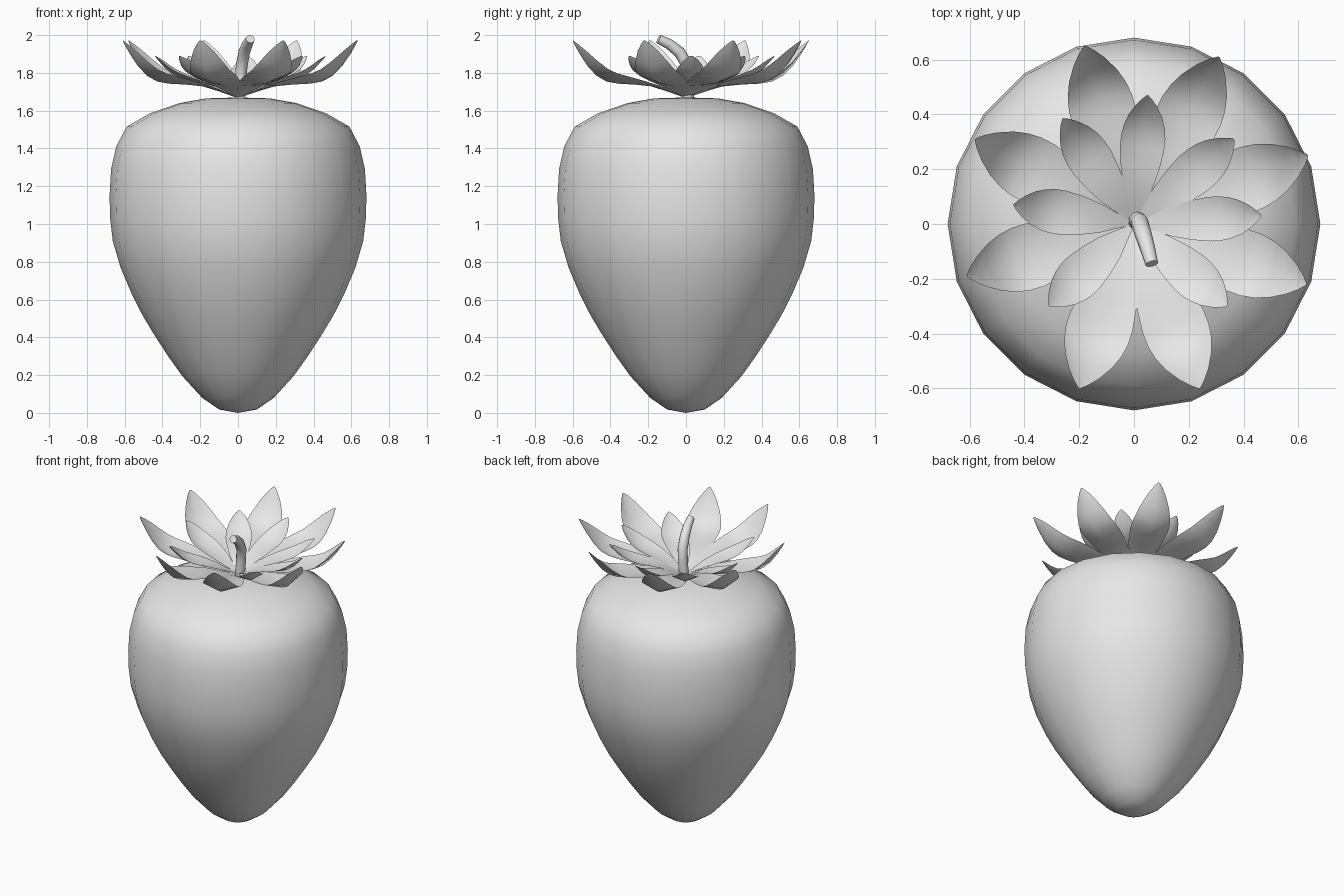
import bpy, bmesh
from math import cos, sin, pi, atan2, hypot, radians
from mathutils import Vector

cube = bpy.data.objects.get("Cube")
if cube:
    bpy.data.objects.remove(cube, do_unlink=True)

grey = bpy.data.materials.new("plain grey")
grey.use_nodes = True
grey.diffuse_color = (0.8, 0.8, 0.8, 1)
grey.node_tree.nodes["Principled BSDF"].inputs["Base Color"].default_value = (0.8, 0.8, 0.8, 1)


def finish(bm, name, angle):
    mesh = bpy.data.meshes.new(name)
    bm.to_mesh(mesh)
    bm.free()
    mesh.materials.append(grey)
    obj = bpy.data.objects.new(name, mesh)
    bpy.context.collection.objects.link(obj)
    bpy.ops.object.select_all(action='DESELECT')
    bpy.context.view_layer.objects.active = obj
    obj.select_set(True)
    bpy.ops.object.shade_smooth_by_angle(angle=radians(angle))


def bridge(bm, rings, closed):
    for a, b in zip(rings, rings[1:]):
        n = len(a)
        for i in range(n if closed else n - 1):
            j = (i + 1) % n
            bm.faces.new((a[i], a[j], b[j], b[i]))


# Fruit body: a lathed profile of (radius, height)
PROFILE = [(0.1, 0.018), (0.19, 0.08), (0.295, 0.195), (0.37, 0.3), (0.435, 0.4),
           (0.502, 0.51), (0.563, 0.63), (0.622, 0.77), (0.663, 0.91), (0.677, 1.03),
           (0.68, 1.15), (0.672, 1.29), (0.645, 1.41), (0.59, 1.515), (0.467, 1.586),
           (0.31, 1.64), (0.17, 1.665)]
SIDES = 20
bm = bmesh.new()
rings = [[bm.verts.new((r * cos(2 * pi * i / SIDES), r * sin(2 * pi * i / SIDES), z))
          for i in range(SIDES)] for r, z in PROFILE]
bridge(bm, rings, True)
for ring, z, flip in ((rings[0], 0, True), (rings[-1], 1.67, False)):
    tip = bm.verts.new((0, 0, z))
    for i in range(SIDES):
        a, b = ring[i], ring[(i + 1) % SIDES]
        bm.faces.new((b, a, tip) if flip else (a, b, tip))
finish(bm, "fruit_body", 60)

# Leaf outline: (fraction of length, half width), with the midrib height of each ring
LEAF = [(0, 0.004), (0.15, 0.043), (0.28, 0.077), (0.45, 0.105), (0.6, 0.119),
        (0.7, 0.119), (0.79, 0.11), (0.87, 0.091), (0.94, 0.058), (0.98, 0.028), (1, 0.005)]
OUTER_HEIGHT = [1.667, 1.704, 1.727, 1.738, 1.743, 1.754, 1.785, 1.837, 1.902, 1.945, 1.97]
INNER_HEIGHT = [1.675, 1.705, 1.73, 1.747, 1.757, 1.77, 1.792, 1.821, 1.856, 1.877, 1.89]


def leaf(name, x, y, heights, width):
    """Channelled leaf that curls up towards its tip above (x, y)."""
    length, angle = hypot(x, y), atan2(y, x)
    out = Vector((cos(angle), sin(angle), 0))
    side = Vector((-sin(angle), cos(angle), 0))
    mid = [out * t * length + Vector((0, 0, z)) for (t, w), z in zip(LEAF, heights)]
    bm = bmesh.new()
    rows = []
    for i, (t, w) in enumerate(LEAF):
        along = mid[min(i + 1, len(mid) - 1)] - mid[max(i - 1, 0)]
        up = along.cross(side).normalized()
        half = w * width
        lift = up * half * 0.38 * min(1, max(0, t - 0.2) / 0.45)
        rows.append([bm.verts.new(p) for p in
                     (mid[i] - side * half + lift, mid[i], mid[i] + side * half + lift)])
    bridge(bm, rows, False)
    bmesh.ops.recalc_face_normals(bm, faces=bm.faces)
    if sum(f.normal.z for f in bm.faces) < 0:
        bmesh.ops.reverse_faces(bm, faces=bm.faces)
    finish(bm, name, 50)


# Outer and inner rings of leaves, placed by their tips
OUTER = [(-0.18, 0.65), (0.31, 0.61), (0.635, 0.25), (0.63, -0.22),
         (0.24, -0.6), (-0.2, -0.6), (-0.61, -0.19), (-0.58, 0.31)]
INNER = [(0.05, 0.47), (0.365, 0.31), (0.465, 0.03), (0.34, -0.3),
         (-0.31, -0.3), (-0.44, 0.07), (-0.26, 0.385)]
for i, (x, y) in enumerate(OUTER):
    leaf(f"outer_leaf_{i + 1}", x, y, OUTER_HEIGHT, 1.0)
for i, (x, y) in enumerate(INNER):
    leaf(f"inner_leaf_{i + 1}", x, y, INNER_HEIGHT, 0.68)

# Stem: tapered bent tube with flat ends
PATH = [(0.008, 0.01, 1.66, 0.031), (0.013, 0.014, 1.76, 0.032), (0.02, 0.008, 1.84, 0.032),
        (0.033, -0.035, 1.91, 0.031), (0.05, -0.09, 1.953, 0.028), (0.065, -0.145, 1.98, 0.024)]
points = [Vector(p[:3]) for p in PATH]
bm = bmesh.new()
rings = []
for i, p in enumerate(points):
    along = (points[min(i + 1, len(points) - 1)] - points[max(i - 1, 0)]).normalized()
    u = along.cross(Vector((1, 0, 0))).normalized()
    v = along.cross(u)
    rings.append([bm.verts.new(p + PATH[i][3] * (u * cos(k * pi / 5) + v * sin(k * pi / 5)))
                  for k in range(10)])
bridge(bm, rings, True)
bm.faces.new(rings[0])
bm.faces.new(rings[-1])
bmesh.ops.recalc_face_normals(bm, faces=bm.faces)
finish(bm, "stem", 45)
